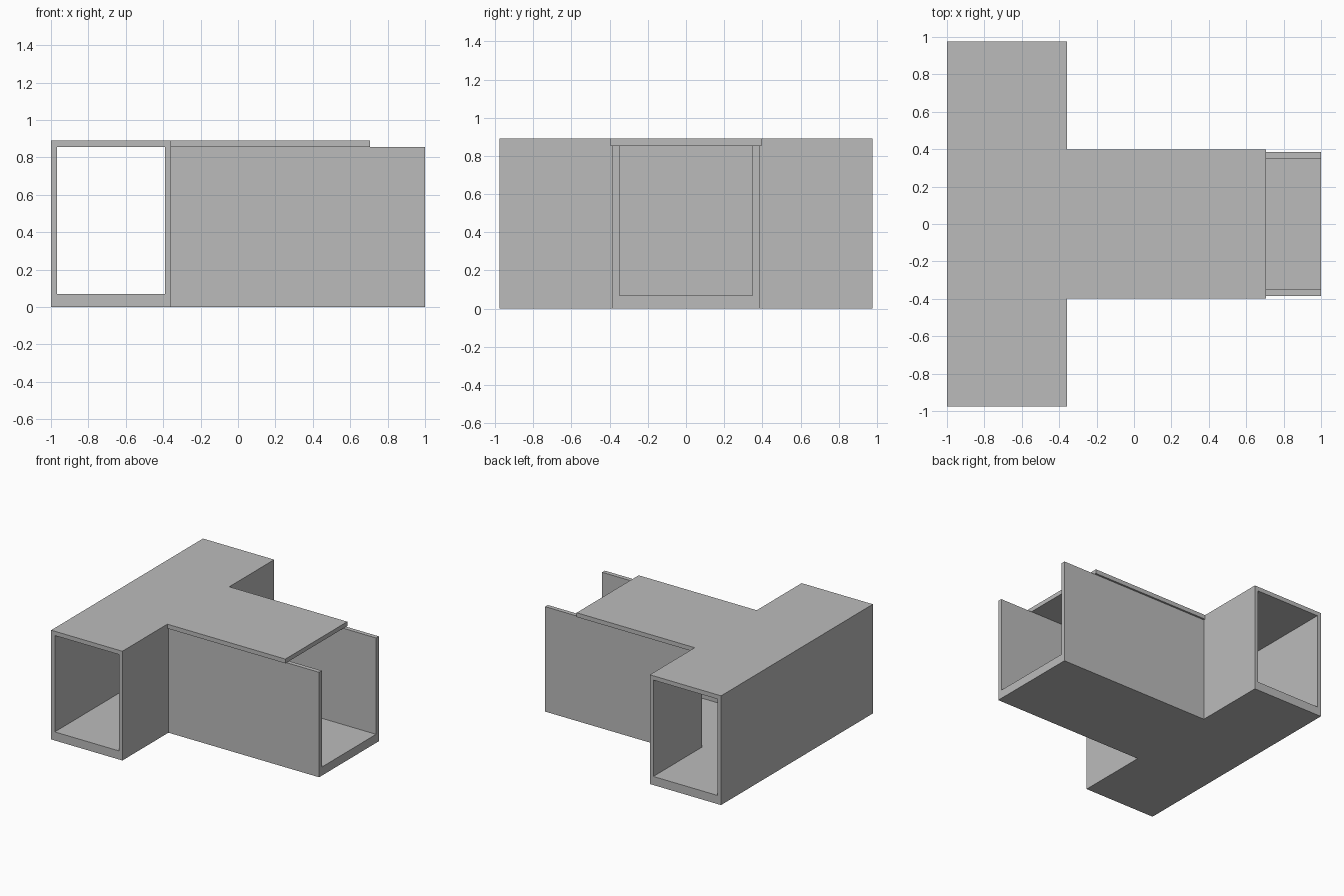
import bpy
import bmesh

cube = bpy.data.objects.get("Cube")
if cube:
    bpy.data.objects.remove(cube, do_unlink=True)

grey = bpy.data.materials.new("plain grey")
grey.use_nodes = True
colour = (0.5, 0.5, 0.5, 1)
grey.diffuse_color = colour
grey.node_tree.nodes["Principled BSDF"].inputs["Base Color"].default_value = colour


def tee_prism(name, left, right, half_length, stem_end, half_stem, bottom, top):
    """Extrude a T-shaped plan: a crossbar along y with a stem towards +x."""
    half = [(left, -half_length), (right, -half_length),
            (right, -half_stem), (stem_end, -half_stem)]
    outline = half + [(x, -y) for x, y in reversed(half)]
    bm = bmesh.new()
    face = bm.faces.new([bm.verts.new((x, y, bottom)) for x, y in outline])
    result = bmesh.ops.extrude_face_region(bm, geom=[face])
    verts = [v for v in result["geom"] if isinstance(v, bmesh.types.BMVert)]
    bmesh.ops.translate(bm, verts=verts, vec=(0, 0, top - bottom))
    bmesh.ops.recalc_face_normals(bm, faces=bm.faces)
    mesh = bpy.data.meshes.new(name)
    bm.to_mesh(mesh)
    bm.free()
    mesh.materials.append(grey)
    obj = bpy.data.objects.new(name, mesh)
    bpy.context.collection.objects.link(obj)
    return obj


floor_top, wall_top, roof_top = 0.07, 0.855, 0.89

# Floor and walls: a solid T with the open passage hollowed out
channel = tee_prism("floor_and_walls", -1, -0.358, 0.977, 1, 0.384, 0, wall_top)
passage = tee_prism("passage_cutter", -0.967, -0.39, 1.2, 1.2, 0.349, floor_top, 1.2)
passage.hide_render = True

cut = channel.modifiers.new("hollow", "BOOLEAN")
cut.operation = "DIFFERENCE"
cut.solver = "EXACT"
cut.object = passage
bpy.context.view_layer.objects.active = channel
bpy.ops.object.modifier_apply(modifier=cut.name)
bpy.data.objects.remove(passage, do_unlink=True)

# Roof slab: overhangs the stem walls and stops short of the stem end
tee_prism("roof", -1, -0.358, 0.977, 0.706, 0.399, wall_top, roof_top)
